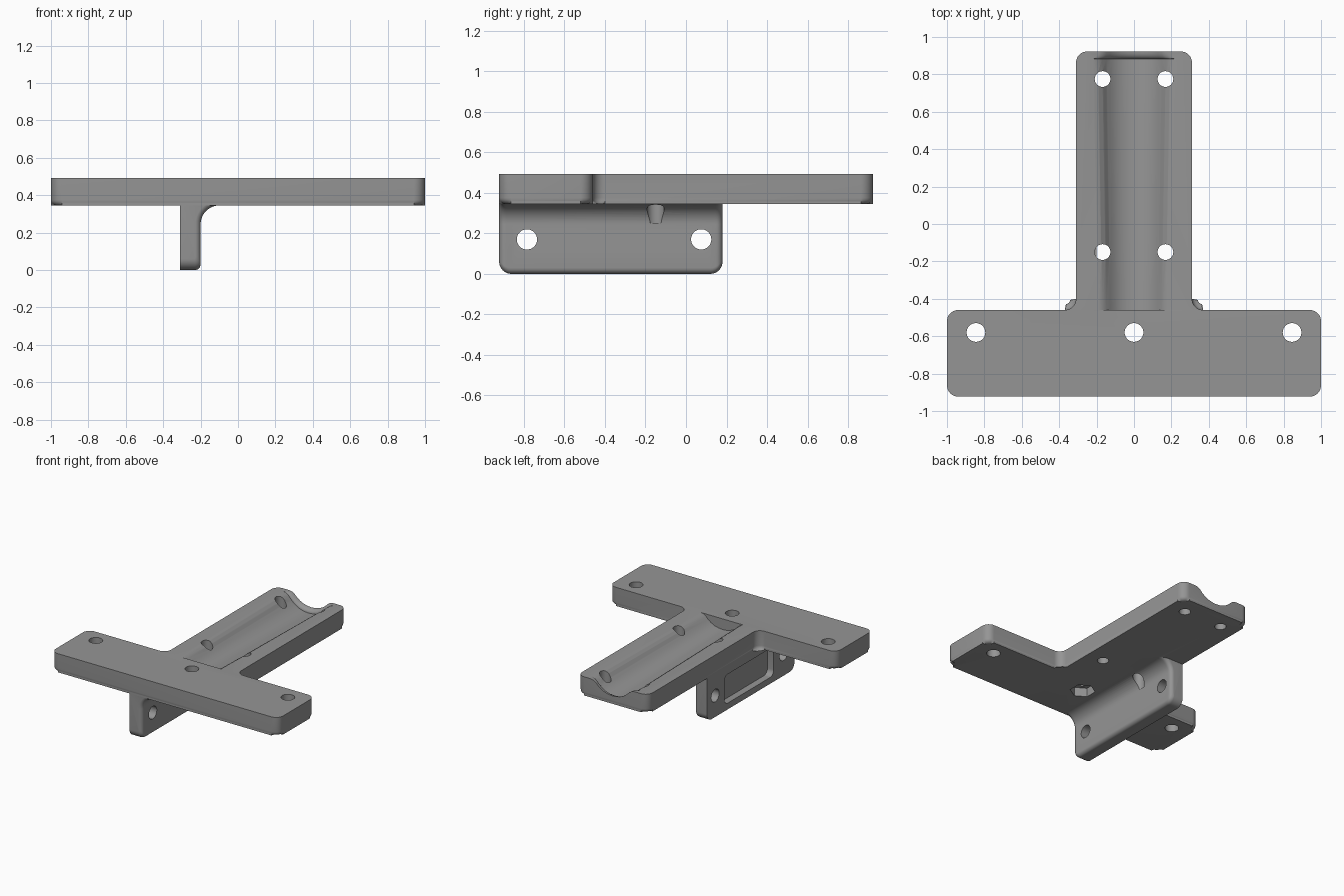
import bpy, bmesh, math
from mathutils import Matrix, Vector

if "Cube" in bpy.data.objects:
    bpy.data.objects.remove(bpy.data.objects["Cube"])

grey = bpy.data.materials.new("plain grey")
grey.diffuse_color = (0.30, 0.30, 0.30, 1)
grey.use_nodes = True
grey.node_tree.nodes["Principled BSDF"].inputs["Base Color"].default_value = grey.diffuse_color

TOP, UNDER, END = 0.493, 0.345, 0.9225
BAR_Y, STEM_X = -0.46, 0.31
LEFT, RIGHT = -0.3095, -0.20


def finish(bm, name):
    bmesh.ops.recalc_face_normals(bm, faces=bm.faces[:])
    me = bpy.data.meshes.new(name)
    bm.to_mesh(me)
    bm.free()
    ob = bpy.data.objects.new(name, me)
    bpy.context.collection.objects.link(ob)
    me.materials.append(grey)
    return ob


def loft(name, sections):
    """Skin a row of equal-length closed sections and cap both ends."""
    bm = bmesh.new()
    rings = [[bm.verts.new(p) for p in s] for s in sections]
    n = len(rings[0])
    for a, b in zip(rings, rings[1:]):
        for i in range(n):
            j = (i + 1) % n
            bm.faces.new((a[i], a[j], b[j], b[i]))
    bm.faces.new(rings[0])
    bm.faces.new(rings[-1])
    return finish(bm, name)


def rounded(corners, r, steps=8):
    """Round every corner of a right-angled 2D outline."""
    out = []
    for i, c in enumerate(corners):
        c = Vector(c)
        a = (Vector(corners[i - 1]) - c).normalized() * r
        b = (Vector(corners[(i + 1) % len(corners)]) - c).normalized() * r
        for k in range(steps + 1):
            t = k / steps * math.pi / 2
            out.append(c + a * (1 - math.sin(t)) + b * (1 - math.cos(t)))
    return out


def cylinder(name, centre, r, length, axis='Z', sides=40):
    bm = bmesh.new()
    turn = Matrix.Rotation(math.pi / 2, 4, 'Y') if axis == 'X' else Matrix()
    bmesh.ops.create_cone(bm, cap_ends=True, segments=sides, radius1=r, radius2=r,
                          depth=length, matrix=Matrix.Translation(centre) @ turn)
    return finish(bm, name)


def boolean(target, tool, operation):
    mod = target.modifiers.new("boolean", 'BOOLEAN')
    mod.operation, mod.solver, mod.object = operation, 'EXACT', tool
    bpy.context.view_layer.objects.active = target
    bpy.ops.object.modifier_apply(modifier=mod.name)
    bpy.data.objects.remove(tool)


# T-shaped plate with rounded lower rim
half = [(1, -END), (1, BAR_Y), (STEM_X, BAR_Y), (STEM_X, END)]
outline = rounded(half + [(-x, y) for x, y in reversed(half)], 0.06)
bm = bmesh.new()
low = [bm.verts.new((p.x, p.y, UNDER)) for p in outline]
high = [bm.verts.new((p.x, p.y, TOP)) for p in outline]
bm.faces.new(low)
bm.faces.new(high)
for i in range(len(low)):
    j = (i + 1) % len(low)
    bm.faces.new((low[i], low[j], high[j], high[i]))
rim = [e for e in bm.edges if all(v.co.z < UNDER + 0.001 for v in e.verts)]
bmesh.ops.bevel(bm, geom=rim, offset=0.03, segments=5, profile=0.5, affect='EDGES')
plate = finish(bm, "mounting_bracket")

# Hanging wall: filleted section swept along y, softened at both ends
EDGE, CORNER, FILLET = 0.03, 0.06, 0.10
Y0, Y1 = -END + 0.0005, 0.18


def wall_section(y):
    d = min(y - Y0, Y1 - y)
    o = EDGE - math.sqrt(max(0, EDGE**2 - max(0, EDGE - d)**2))
    o = min(o, EDGE - 0.002)
    zb = CORNER - math.sqrt(max(0, CORNER**2 - max(0, CORNER - d)**2))
    pts = [(LEFT, zb)]
    for k in range(7):
        t = k / 6 * math.pi / 2
        pts.append((RIGHT - EDGE + (EDGE - o) * math.sin(t), zb + EDGE * (1 - math.cos(t))))
    for k in range(11):
        t = k / 10 * math.pi / 2
        pts.append((RIGHT + FILLET - (FILLET + o) * math.cos(t),
                    UNDER - FILLET + (FILLET + o) * math.sin(t)))
    pts += [(RIGHT + FILLET, 0.39), (LEFT, 0.39)]
    return [(x, y, z) for x, z in pts]


steps = [CORNER * (1 - math.cos(k / 10 * math.pi / 2)) for k in range(11)]
stations = [Y0 + s for s in steps] + [Y1 - s for s in reversed(steps)]
boolean(plate, loft("wall", [wall_section(y) for y in stations]), 'UNION')

# Long saddle groove with soft shoulders, flaring at the back end
side = [(0.19, 0), (0.168, -0.005), (0.147, -0.018), (0.127, -0.038),
        (0.10, -0.058), (0.07, -0.073), (0.035, -0.082)]
curve = side + [(0, -0.085)] + [(-x, z) for x, z in reversed(side)]


def groove_section(y, e):
    pts = [(x * (1 + e / 0.19), z * (1 + e / 0.085)) for x, z in curve]
    pts += [(pts[-1][0], 0.1), (pts[0][0], 0.1)]
    return [(x, y, TOP + z) for x, z in pts]


flare = [(END - 0.04 * math.cos(t), 0.03 * (1 - math.cos(math.pi / 2 - t)))
         for t in [k / 6 * math.pi / 2 for k in range(7)]]
stops = [(BAR_Y, 0)] + flare + [(END + 0.05, 0.03)]
boolean(plate, loft("groove", [groove_section(y, e) for y, e in stops]), 'DIFFERENCE')

# Strap holes beside the groove, the near one biting into the wall fillet
for x in (-0.168, 0.168):
    for y in (-0.15, 0.775):
        boolean(plate, cylinder("strap_hole", (x, y, 0.45), 0.042, 0.40), 'DIFFERENCE')

# Bolt holes through the crossbar, with a hexagonal nut seat under the middle one
for x in (-0.845, 0, 0.845):
    boolean(plate, cylinder("bar_hole", (x, -0.58, 0.45), 0.05, 0.40), 'DIFFERENCE')
boolean(plate, cylinder("nut_seat", (0, -0.58, 0.35), 0.092, 0.13, sides=6), 'DIFFERENCE')

# Bolt holes through the wall
for y in (-0.785, 0.075):
    boolean(plate, cylinder("wall_hole", (-0.25, y, 0.17), 0.05, 0.3, 'X'), 'DIFFERENCE')

# Rounded pocket in the outer face of the wall
shape = rounded([(-0.66, 0.05), (-0.04, 0.05), (-0.04, 0.28), (-0.66, 0.28)], 0.045)
pocket = loft("pocket", [[(x, p.x, p.y) for p in shape] for x in (-0.36, -0.255)])
boolean(plate, pocket, 'DIFFERENCE')

# Smooth curved surfaces, keep hard edges
bpy.ops.object.select_all(action='DESELECT')
plate.select_set(True)
bpy.context.view_layer.objects.active = plate
bpy.ops.object.shade_smooth_by_angle(angle=math.radians(30))
